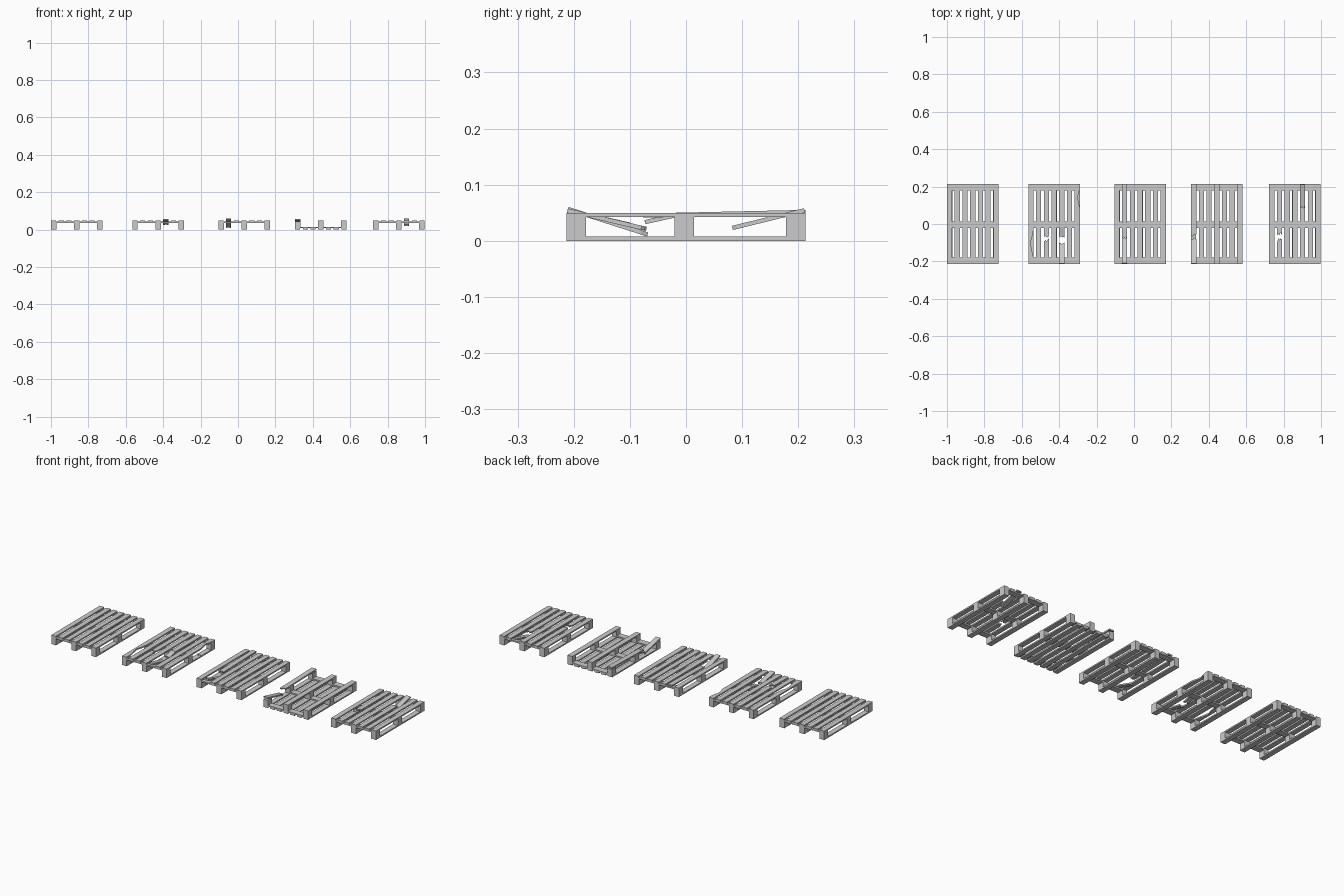
import bpy, bmesh, random
from mathutils import Matrix, Vector

if "Cube" in bpy.data.objects:
    bpy.data.objects.remove(bpy.data.objects["Cube"])

random.seed(4)
W, L, H, T = 0.275, 0.426, 0.05, 0.0075   # pallet width, length, height, board thickness
Y0, Y1 = -L / 2, L / 2
BW, SW = 0.029, 0.0275                    # runner/block width, slat width
PIVOT = 0.178                             # inner edge of the end blocks


def prism(bm, pts, z0, z1, mat=Matrix()):
    lo = [bm.verts.new(mat @ Vector((x, y, z0))) for x, y in pts]
    hi = [bm.verts.new(mat @ Vector((x, y, z1))) for x, y in pts]
    bm.faces.new(lo[::-1])
    bm.faces.new(hi)
    n = len(pts)
    for i in range(n):
        j = (i + 1) % n
        bm.faces.new((lo[i], lo[j], hi[j], hi[i]))


def finish(bm, name):
    bmesh.ops.recalc_face_normals(bm, faces=bm.faces)
    me = bpy.data.meshes.new(name)
    bm.to_mesh(me)
    bm.free()
    bpy.context.collection.objects.link(bpy.data.objects.new(name, me))


def edge_run(x, w, y, jag):
    """Points across a board end, left to right; splintered if jag > 0."""
    n = 7 if jag else 1
    return [(x - w / 2 + w * i / n,
             y + (random.uniform(-jag, jag) if jag else 0)) for i in range(n + 1)]


def board(bm, x, w, y0, y1, z, j0=0, j1=0, tilt=0, pivot=0, notch=None):
    """Long board; j0/j1 splinter its ends, tilt swings it about pivot (y)."""
    pts = edge_run(x, w, y0, j0)
    top = edge_run(x, w, y1, j1)[::-1]
    if notch:                              # long crack cut in from the right side
        a, b, d = notch
        e = x + w / 2
        pts += [(e, a), (e - d * .6, a + (b - a) * .3), (e - d, a + (b - a) * .55),
                (e - d * .4, a + (b - a) * .75), (e, b)]
    m = (Matrix.Translation((0, pivot, z)) @ Matrix.Rotation(tilt, 4, 'X')
         @ Matrix.Translation((0, -pivot, -z)))
    prism(bm, pts + top, z, z + T, m)


def pallet(name, cx, flip=False, slats={}, runners={}):
    zf = (lambda z, t: H - z - t) if flip else (lambda z, t: z)
    xs = [cx - W / 2 + BW / 2, cx, cx + W / 2 - BW / 2]
    ys = [Y0 + 0.0175, -0.003, Y1 - 0.0175]
    # blocks
    bm = bmesh.new()
    for x in xs:
        for y in ys:
            pts = [(x - BW / 2, y - .0175), (x + BW / 2, y - .0175),
                   (x + BW / 2, y + .0175), (x - BW / 2, y + .0175)]
            z = zf(T, H - 3 * T)
            prism(bm, pts, z, z + H - 3 * T)
    finish(bm, name + "_blocks")
    # cross boards
    bm = bmesh.new()
    for y in ys:
        z = zf(H - 2 * T, T)
        prism(bm, [(cx - W / 2, y - .0175), (cx + W / 2, y - .0175),
                   (cx + W / 2, y + .0175), (cx - W / 2, y + .0175)], z, z + T)
    finish(bm, name + "_cross_boards")
    # deck slats and base runners, whole or in broken pieces
    sx = [cx - W / 2 + SW / 2 + i * (W - SW) / 6 for i in range(7)]
    for part, pos, w, z, broken in (("slats", sx, SW, zf(H - T, T), slats),
                                    ("runners", xs, BW, zf(0, T), runners)):
        bm = bmesh.new()
        for i, x in enumerate(pos):
            for p in broken.get(i, [dict(y0=Y0, y1=Y1)]):
                board(bm, x, w, z=z, **p)
        finish(bm, name + "_" + part)


def front(y1, tilt, jag=.008):
    return dict(y0=Y0, y1=y1, j1=jag, tilt=tilt, pivot=-PIVOT)


def rear(y0, tilt=0.0, jag=.008, pivot=0.0):
    return dict(y0=y0, y1=Y1, j0=jag, tilt=tilt, pivot=pivot)


pallet("whole_pallet", -0.8625)

pallet("cracked_pallet", -0.4275,
       slats={0: [dict(y0=Y0, y1=Y1, notch=(-.18, -.03, .016))],
              2: [front(-.085, 0), rear(-.065)],
              4: [front(-.105, -.22), dict(y0=-.068, y1=-.015, j0=.007, tilt=.22, pivot=-.015),
                  dict(y0=-.015, y1=Y1)],
              6: [dict(y0=Y0, y1=Y1, notch=(.09, .19, .012))]},
       runners={2: [dict(y0=Y0, y1=.09, j1=.01), rear(.1, .0, .01)]})

pallet("sagging_pallet", 0.0325,
       slats={1: [front(-.072, -.31), rear(-.072, .02, pivot=-.02)]})

pallet("upturned_pallet", 0.4425, flip=True,
       runners={0: [front(-.075, -.23), rear(-.062, .022, pivot=-.02)]})

pallet("snapped_pallet", 0.8605,
       slats={1: [front(-.085, 0, .01), rear(-.052, 0, .01)],
              4: [dict(y0=Y0, y1=.093, j1=.008),
                  rear(.088, .24, pivot=PIVOT)]})
